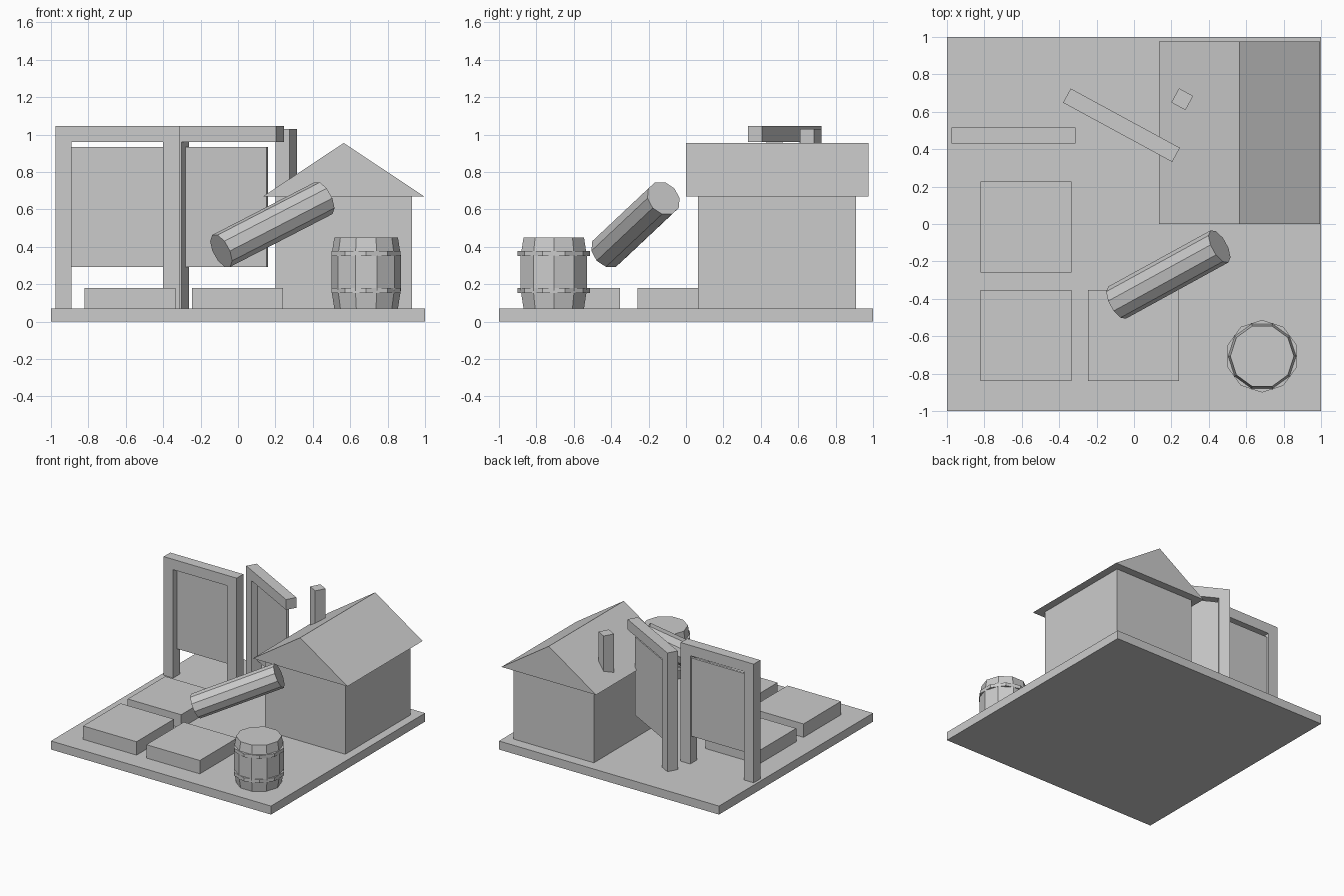
import bpy, math
from mathutils import Vector, Matrix

if "Cube" in bpy.data.objects:
    bpy.data.objects.remove(bpy.data.objects["Cube"])


def mesh(name, verts, faces, mat=None):
    me = bpy.data.meshes.new(name)
    me.from_pydata(verts, [], faces)
    if mat:
        me.transform(mat)
    ob = bpy.data.objects.new(name, me)
    bpy.context.collection.objects.link(ob)
    return ob


def prism(name, profile, y0, y1, mat=None):
    """Extrude an x/z profile (counter-clockwise from the front) along y."""
    n = len(profile)
    verts = [(x, y, z) for y in (y0, y1) for x, z in profile]
    faces = [tuple(range(n)), tuple(range(2 * n - 1, n - 1, -1))]
    faces += [(i, i + n, (i + 1) % n + n, (i + 1) % n) for i in range(n)]
    return mesh(name, verts, faces, mat)


def box(name, x0, x1, y0, y1, z0, z1, mat=None):
    return prism(name, [(x0, z0), (x1, z0), (x1, z1), (x0, z1)], y0, y1, mat)


def lathe(name, profile, sides, phase=0, mat=None):
    """Flat-sided turned solid from (radius, z) points, capped at both ends."""
    verts = [(r * math.cos(phase + math.tau * i / sides),
              r * math.sin(phase + math.tau * i / sides), z)
             for r, z in profile for i in range(sides)]
    faces = [tuple(range(sides - 1, -1, -1)),
             tuple(range(len(verts) - sides, len(verts)))]
    for k in range(len(profile) - 1):
        for i in range(sides):
            a, b = k * sides + i, k * sides + (i + 1) % sides
            faces.append((a, b, b + sides, a + sides))
    return mesh(name, verts, faces, mat)


def place(x, y, deg=0):
    return Matrix.Translation((x, y, 0)) @ Matrix.Rotation(math.radians(deg), 4, 'Z')


# Ground slab and three raised beds
box("base", -1, 1, -1, 1, 0, 0.07)
for i, (x, y) in enumerate([(-0.578, -0.016), (-0.578, -0.596), (-0.002, -0.596)]):
    box(f"raised_bed_{i + 1}", x - 0.243, x + 0.243, y - 0.243, y + 0.243, 0.07, 0.18)

# House
box("house_walls", 0.2, 0.93, 0.065, 0.91, 0.07, 0.67)
prism("house_roof", [(0.135, 0.67), (0.995, 0.67), (0.565, 0.955)], 0.0, 0.975)
box("chimney", -0.043, 0.043, -0.043, 0.043, 0.6, 1.03, place(0.258, 0.667, -28.5))


# Frames with hanging panels; the second is turned and lacks its right post
def frame(name, mat, post_sides):
    box(name + "_beam", -0.332, 0.332, -0.043, 0.043, 0.96, 1.045, mat)
    box(name + "_panel", -0.245, 0.245, 0.006, 0.026, 0.292, 0.935, mat)
    for s in post_sides:
        x = s * 0.2885
        box(f"{name}_post_{'right' if s > 0 else 'left'}",
            x - 0.0435, x + 0.0435, -0.043, 0.043, 0.07, 0.96, mat)


frame("straight_frame", place(-0.645, 0.473), (-1, 1))
frame("turned_frame", place(-0.067, 0.528, -28.5), (-1,))

# Barrel with two hoops, each hoop turned half a side
spot = place(0.685, -0.707)
lathe("barrel", [(0.170, 0.07), (0.186, 0.17), (0.186, 0.35), (0.170, 0.45)], 10, 0, spot)
for name, z in (("lower", 0.152), ("upper", 0.35)):
    lathe(name + "_hoop", [(0.194, z), (0.194, z + 0.028)], 10, math.pi / 10, spot)

# Slanted log
a, b = Vector((-0.09, -0.42, 0.378)), Vector((0.457, -0.12, 0.66))
axis = b - a
turn = Matrix.Translation(a) @ axis.to_track_quat('Z', 'Y').to_matrix().to_4x4()
lathe("log", [(0.098, 0), (0.098, axis.length)], 10, 0, turn)
